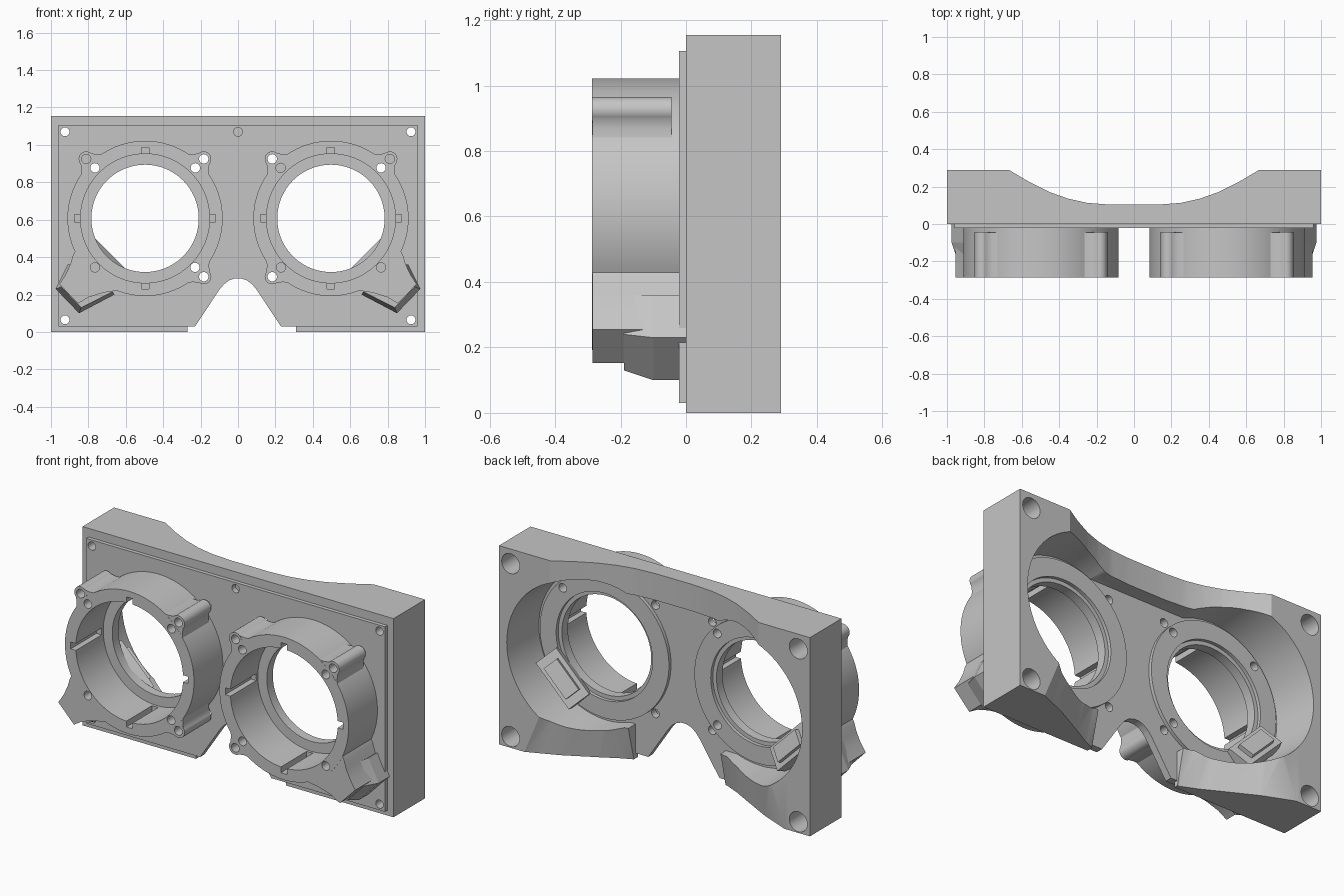
import bpy, bmesh, math
from mathutils import Matrix, Vector

if "Cube" in bpy.data.objects:
    bpy.data.objects.remove(bpy.data.objects["Cube"])

grey = bpy.data.materials.new("plain grey")
grey.use_nodes = True
colour = (0.56, 0.56, 0.56, 1)
grey.diffuse_color = colour
grey.node_tree.nodes["Principled BSDF"].inputs["Base Color"].default_value = colour

EX, EZ = 0.497, 0.607      # eye centre
FLOOR = 0.02               # back of the lens wall


def finish(name, bm):
    bmesh.ops.recalc_face_normals(bm, faces=bm.faces)
    mesh = bpy.data.meshes.new(name)
    bm.to_mesh(mesh)
    bm.free()
    mesh.materials.append(grey)
    ob = bpy.data.objects.new(name, mesh)
    bpy.context.collection.objects.link(ob)
    return ob


def loft(name, first, last, lo, hi, axis="y"):
    """Join two outlines: (x, z) along y, or (x, y) along z."""
    bm = bmesh.new()
    place = (lambda p, d: (p[0], d, p[1])) if axis == "y" else (lambda p, d: (p[0], p[1], d))
    a = [bm.verts.new(place(p, lo)) for p in first]
    b = [bm.verts.new(place(p, hi)) for p in last]
    bm.faces.new(a)
    bm.faces.new(b)
    for i in range(len(a)):
        j = (i + 1) % len(a)
        bm.faces.new((a[i], a[j], b[j]))
        bm.faces.new((a[i], b[j], b[i]))
    bmesh.ops.dissolve_limit(bm, angle_limit=0.001, verts=bm.verts, edges=bm.edges)
    return finish(name, bm)


def prism(name, pts, lo, hi, axis="y"):
    return loft(name, pts, pts, lo, hi, axis)


def box(name, x0, x1, y0, y1, z0, z1):
    return prism(name, [(x0, z0), (x1, z0), (x1, z1), (x0, z1)], y0, y1)


def rod(name, x, z, r, y0, y1, n=24, r2=None):
    """Cylinder or cone along y."""
    bm = bmesh.new()
    bmesh.ops.create_cone(bm, cap_ends=True, segments=n, radius1=r,
                          radius2=r if r2 is None else r2, depth=y1 - y0)
    bm.transform(Matrix.Translation((x, (y0 + y1) / 2, z)) @ Matrix.Rotation(-math.pi / 2, 4, "X"))
    return finish(name, bm)


def combine(target, tools, op):
    for tool in tools:
        mod = target.modifiers.new("bool", "BOOLEAN")
        mod.operation, mod.solver, mod.object = op, "EXACT", tool
        dg = bpy.context.evaluated_depsgraph_get()
        mesh = bpy.data.meshes.new_from_object(target.evaluated_get(dg))
        target.modifiers.clear()
        target.data = mesh
        bpy.data.objects.remove(tool)


def both_sides(half):
    return half + [(-x, v) for x, v in reversed(half)]


# Body block and raised front plate
body = box("body", -1, 1, 0, 0.29, 0, 1.155)
plate = box("front_plate", -0.96, 0.96, -0.022, 0.01, 0.03, 1.105)

# Forehead contour across the back, sweeping forward over the cheeks
brow = both_sides([(0.75, 0.337), (0.67, 0.29), (0.56, 0.225), (0.45, 0.17),
                   (0.35, 0.135), (0.25, 0.113), (0.12, 0.103)])
cheek = both_sides([(0.92, 0.337), (0.84, 0.29), (0.66, 0.215), (0.48, 0.12),
                    (0.37, 0.06), (0.28, 0.02), (0.12, 0.02)])
cuts = [prism("brow_cut", brow, 0.399, 1.3, "z"),
        loft("cheek_cut", cheek, brow, -0.01, 0.4, "z")]

# Eye cavities, joined in the middle and open below the nose
for s in (-1, 1):
    cuts.append(rod("eye_cut", s * EX, EZ, 0.435, FLOOR, 0.4, 72, 0.46))
cuts.append(box("bridge_cut", -0.4, 0.4, FLOOR, 0.4, 0.2, 1.0))
cuts.append(box("cheek_gap_cut", -0.27, 0.31, FLOOR, 0.4, -0.1, 0.4))
cuts.append(box("lower_lip_cut", -0.27, 0.31, -0.1, 0.4, -0.1, 0.03))

# Rounded nose notch
nose = both_sides([(0.262, -0.02), (0.10, 0.225), (0.075, 0.255), (0.045, 0.277), (0.015, 0.286)])
cuts.append(prism("nose_cut", nose, -0.1, 0.4))
combine(body, cuts, "DIFFERENCE")
combine(plate, [prism("nose_cut", nose, -0.1, 0.4)], "DIFFERENCE")
combine(body, [plate], "UNION")

# Corner screw holes, counterbored from the back, and a blind top hole
inner_screws = [(0.228, 0.877), (0.23, 0.345)]
outer_screw = (0.765, 0.877)
cuts = [rod("top_hole", 0, 1.07, 0.024, -0.1, 0.01)]
for s in (-1, 1):
    for z in (0.065, 1.07):
        cuts.append(rod("corner_hole", s * 0.925, z, 0.024, -0.1, 0.4))
        cuts.append(rod("corner_bore", s * 0.925, z, 0.058, 0.1, 0.4))
    cuts.append(rod("lens_opening", s * EX, EZ, 0.30, -0.1, 0.1, 72))
    for x, z in inner_screws + [outer_screw, (0.183, 0.925), (0.183, 0.295)]:
        cuts.append(rod("screw_hole", s * x, z, 0.025, -0.1, 0.1))
combine(body, cuts, "DIFFERENCE")

parts = [body]
for s, side in ((-1, "right"), (1, "left")):
    # Lens tube with screw ears and a flared lower outer corner
    tube = rod(side + "_lens_tube", s * EX, EZ, 0.415, -0.287, -0.012, 96)
    adds = []
    ears = [(0.183, 0.925), (0.812, 0.925), (0.183, 0.295)]
    for x, z in ears:
        d = Vector((x - EX, z - EZ)).normalized()
        t = Vector((-d.y, d.x))
        root = [d * r + t * w for r, w in ((0.37, 0.12), (0.425, 0.058), (0.452, 0.038),
                                           (0.452, -0.038), (0.425, -0.058), (0.37, -0.12))]
        adds.append(prism("ear_root", [(s * (EX + p.x), EZ + p.y) for p in root], -0.286, -0.045))
        adds.append(rod("ear", s * x, z, 0.04, -0.2865, -0.044))
    wing = [(0.70, 0.40), (0.86, 0.45), (0.882, 0.41), (0.895, 0.365), (0.92, 0.31), (0.955, 0.255),
            (0.855, 0.152), (0.80, 0.185), (0.72, 0.21), (0.64, 0.222)]
    adds.append(prism("wing", [(s * x, z) for x, z in wing], -0.286, -0.013))
    combine(tube, adds, "UNION")

    # Tube bore, four key slots and screw holes
    cuts = [rod("bore", s * EX, EZ, 0.345, -0.4, 0.1, 96),
            box("key_upright", s * EX - 0.02, s * EX + 0.02, -0.4, -0.05, EZ - 0.378, EZ + 0.378),
            box("key_level", s * EX - 0.378, s * EX + 0.378, -0.4, -0.05, EZ - 0.02, EZ + 0.02)]
    for x, z in ears + inner_screws + [outer_screw, (0.765, 0.345)]:
        cuts.append(rod("screw_hole", s * x, z, 0.025, -0.4, 0.1))
    combine(tube, cuts, "DIFFERENCE")

    # Stepped retaining ring on the back of the lens wall
    ring = rod(side + "_lens_ring", s * EX, EZ, 0.415, 0.015, 0.04, 96)
    combine(ring, [rod("lip", s * EX, EZ, 0.35, -0.035, 0.025, 96)], "UNION")
    cuts = [rod("clear_hole", s * EX, EZ, 0.287, -0.1, 0.1, 96),
            rod("step", s * EX, EZ, 0.31, 0.02, 0.1, 96)]
    for x, z in [outer_screw] + (inner_screws if s < 0 else []):
        cuts.append(rod("screw_hole", s * x, z, 0.025, -0.1, 0.1))
    combine(ring, cuts, "DIFFERENCE")

    # Chamfered sensor housing under the flared corner
    back = [(s * x, z) for x, z in ((0.66, 0.20), (0.85, 0.10), (0.975, 0.23), (0.91, 0.36), (0.80, 0.30))]
    front = [(s * x, z) for x, z in ((0.67, 0.215), (0.838, 0.13), (0.945, 0.24), (0.89, 0.36), (0.80, 0.30))]
    housing = prism(side + "_sensor_housing", back, -0.10, 0.0)
    snout = loft(side + "_sensor_snout", front, back, -0.19, -0.10)
    combine(snout, [rod("bore", s * EX, EZ, 0.345, -0.4, 0.1, 96)], "DIFFERENCE")

    # Tilted sensor mount inside the cavity
    bm = bmesh.new()
    for width, height, depth, lift in ((0.30, 0.14, 0.07, 0), (0.20, 0.09, 0.03, 0.045)):
        made = bmesh.ops.create_cube(bm, size=1)["verts"]
        bmesh.ops.scale(bm, vec=(width, depth, height), verts=made)
        bmesh.ops.translate(bm, vec=(0, lift, 0), verts=made)
    turn = Matrix.Rotation(-math.radians(45), 4, "Y") @ Matrix.Rotation(math.radians(25), 4, "X")
    bm.transform(Matrix.Translation((0.742, 0.058, 0.367)) @ turn)
    bm.transform(Matrix.Diagonal((s, 1, 1, 1)))
    mount = finish(side + "_sensor_mount", bm)
    parts += [tube, ring, housing, snout, mount]

# Smooth round walls, keep edges crisp
bpy.ops.object.select_all(action="DESELECT")
for ob in parts:
    ob.select_set(True)
bpy.context.view_layer.objects.active = body
bpy.ops.object.shade_smooth_by_angle(angle=math.radians(30))
